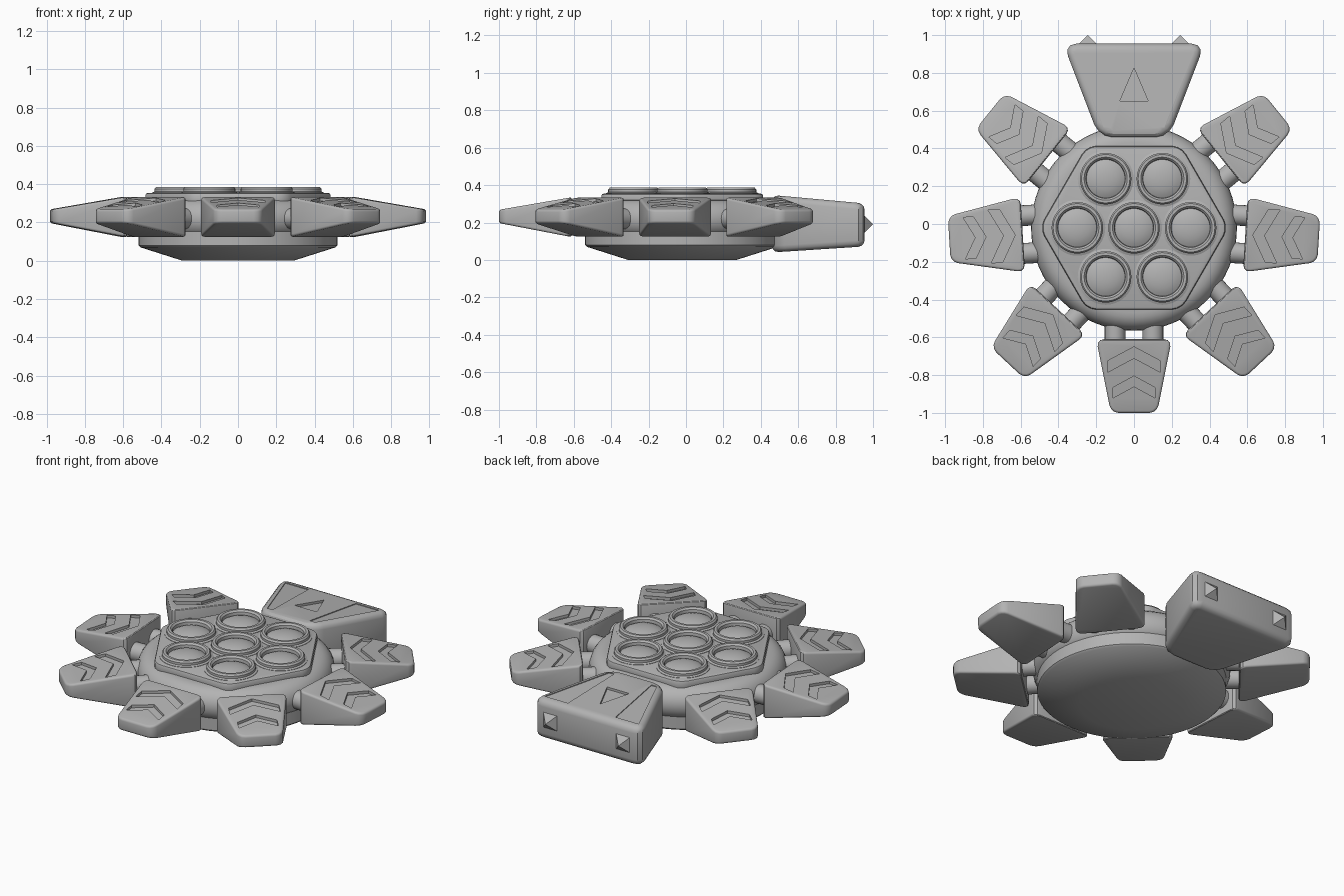
import bpy, bmesh
from math import radians, cos, sin, pi
from mathutils import Matrix, Vector

old = bpy.data.objects.get("Cube")
if old:
    bpy.data.objects.remove(old, do_unlink=True)

GREY = (0.45, 0.45, 0.45, 1)
mat = bpy.data.materials.new("plain grey")
mat.use_nodes = True
mat.diffuse_color = GREY
mat.node_tree.nodes["Principled BSDF"].inputs["Base Color"].default_value = GREY
CENTRE = Vector((0, -0.02, 0))
parts = []


def add(name, bm, loc=CENTRE, turn=0):
    bmesh.ops.recalc_face_normals(bm, faces=bm.faces)
    me = bpy.data.meshes.new(name)
    bm.to_mesh(me)
    bm.free()
    me.materials.append(mat)
    return place(name, me, loc, turn)


def place(name, me, loc=CENTRE, turn=0):
    ob = bpy.data.objects.new(name, me)
    ob.location = loc
    ob.rotation_euler.z = turn
    bpy.context.collection.objects.link(ob)
    parts.append(ob)
    return ob


def prism(bm, outline, low, high):
    """Closed prism over a plan outline; low and high give z from y."""
    bottom = [bm.verts.new((x, y, low(y))) for x, y in outline]
    top = [bm.verts.new((x, y, high(y))) for x, y in outline]
    bm.faces.new(bottom[::-1])
    bm.faces.new(top)
    n = len(outline)
    sides = []
    for i in range(n):
        j = (i + 1) % n
        bm.faces.new((bottom[i], bottom[j], top[j], top[i]))
        sides.append(bm.edges.get((bottom[i], top[i])))
    return sides


def lathe(name, profile, loc=CENTRE, steps=64):
    bm = bmesh.new()
    vs = [bm.verts.new((r, 0, z)) for r, z in profile]
    es = [bm.edges.new(p) for p in zip(vs, vs[1:])]
    bmesh.ops.spin(bm, geom=vs + es, cent=(0, 0, 0), axis=(0, 0, 1),
                   angle=2 * pi, steps=steps, use_merge=True)
    bmesh.ops.remove_doubles(bm, verts=bm.verts, dist=1e-5)
    return add(name, bm, loc)


def ramp(y0, z0, y1, z1):
    return lambda y: z0 + (z1 - z0) * (y - y0) / (y1 - y0)


def bevel(ob, width, segments=3):
    m = ob.modifiers.new("rounded edges", "BEVEL")
    m.width, m.segments = width, segments
    m.limit_method, m.angle_limit = "ANGLE", radians(45)


def bake(ob):
    ev = ob.evaluated_get(bpy.context.evaluated_depsgraph_get())
    me = bpy.data.meshes.new_from_object(ev)
    ob.modifiers.clear()
    ob.data = me


def wedge(name, y0, y1, w0, w1, low, high, corner, edge, recesses):
    """Tapered block pointing along +y with recesses cut in its top."""
    bm = bmesh.new()
    sides = prism(bm, [(-w0, y0), (w0, y0), (w1, y1), (-w1, y1)], low, high)
    bmesh.ops.bevel(bm, geom=sides, offset=corner, segments=3,
                    profile=0.5, affect="EDGES")
    ob = add(name, bm)
    bevel(ob, edge)
    cb = bmesh.new()
    for outline, depth in recesses:
        prism(cb, outline, lambda y: high(y) - depth, lambda y: high(y) + 0.1)
    cutter = add("recess_cutter", cb)
    cutter.hide_render = True
    m = ob.modifiers.new("recesses", "BOOLEAN")
    m.operation, m.solver, m.object = "DIFFERENCE", "EXACT", cutter
    bake(ob)
    parts.remove(cutter)
    bpy.data.objects.remove(cutter, do_unlink=True)
    return ob


def chevron(y, half, drop, thick):
    return [(0, y), (half, y + drop), (half, y + drop + thick),
            (0, y + thick), (-half, y + drop + thick), (-half, y + drop)]


# Round hull: shallow dish below, rounded rim above
lathe("dish", [(0, 0), (0.29, 0), (0.51, 0.07), (0.52, 0.08), (0.52, 0.16), (0, 0.16)])
rim = [(0.45 + 0.095 * cos(t), 0.22 + 0.1 * sin(t))
       for t in [radians(a) for a in range(-90, 91, 15)]]
lathe("hull", [(0, 0.12)] + rim + [(0, 0.325)])

# Six-sided deck with clipped corners
bm = bmesh.new()
hexagon = [(0.5 * cos(i * pi / 3), 0.5 * sin(i * pi / 3)) for i in range(6)]
edges = prism(bm, hexagon, lambda y: 0.29, lambda y: 0.355)
bmesh.ops.bevel(bm, geom=edges, offset=0.05, segments=3, profile=0.5, affect="EDGES")
deck = add("deck", bm)
bevel(deck, 0.014, 2)
bake(deck)

# Seven ringed domes
cup = [(0.148, 0.34), (0.148, 0.357), (0.136, 0.362), (0.136, 0.376), (0.128, 0.386),
       (0.114, 0.386), (0.104, 0.376), (0.102, 0.358), (0.085, 0.367),
       (0.06, 0.375), (0.03, 0.38), (0, 0.381)]
spots = [(0, 0)] + [(0.3 * cos(i * pi / 3), 0.3 * sin(i * pi / 3)) for i in range(6)]
first = None
for i, (x, y) in enumerate(spots):
    loc = CENTRE + Vector((x, y, 0))
    if first is None:
        first = lathe("ringed_dome", cup, loc, 48)
    else:
        place(f"ringed_dome_{i}", first.data, loc)

# Seven outer pads, each on two pins
ANGLES = [-90, -47, -133, -3.5, -176.5, 39, 141]
pad = wedge("pad", 0.59, 0.98, 0.2, 0.122,
            ramp(0.59, 0.122, 0.98, 0.197), ramp(0.59, 0.335, 0.98, 0.268),
            0.04, 0.012,
            [(chevron(0.63, 0.14, 0.075, 0.06), 0.016),
             (chevron(0.785, 0.11, 0.06, 0.055), 0.016)])
bm = bmesh.new()
for x in (-0.1, 0.1):
    bmesh.ops.create_cone(bm, cap_ends=True, segments=24, radius1=0.055, radius2=0.055,
                          depth=0.2, matrix=Matrix.Translation((x, 0.54, 0.22))
                          @ Matrix.Rotation(pi / 2, 4, "X"))
pins = add("pins", bm)
for i, a in enumerate(ANGLES):
    turn = radians(a - 90)
    if i == 0:
        pad.rotation_euler.z = pins.rotation_euler.z = turn
    else:
        place(f"pad_{i}", pad.data, CENTRE, turn)
        place(f"pins_{i}", pins.data, CENTRE, turn)

# Large rear block with a triangle and sunken side strips
strip = [(0.16, 0.925), (0.315, 0.925), (0.16, 0.53), (0.125, 0.53)]
wedge("rear_block", 0.48, 0.975, 0.185, 0.375,
      ramp(0.48, 0.04, 0.975, 0.072), ramp(0.48, 0.347, 0.975, 0.302),
      0.07, 0.035,
      [([(-0.075, 0.67), (0.075, 0.67), (0, 0.845)], 0.014),
       (strip, 0.005), ([(-x, y) for x, y in strip], 0.005)])

# Two pyramid studs on the rear
for side, x in (("left", 0.245), ("right", -0.245)):
    bm = bmesh.new()
    bmesh.ops.create_cone(bm, cap_ends=True, segments=4, radius1=0.1, radius2=0, depth=0.07,
                          matrix=Matrix.Rotation(-pi / 2, 4, "X")
                          @ Matrix.Rotation(pi / 4, 4, "Z"))
    add(f"{side}_stud", bm, Vector((x, 0.965, 0.19)))

# Smooth shading with crisp edges
bpy.ops.object.select_all(action="DESELECT")
for ob in parts:
    ob.select_set(True)
bpy.context.view_layer.objects.active = parts[0]
bpy.ops.object.shade_smooth_by_angle(angle=radians(32))
